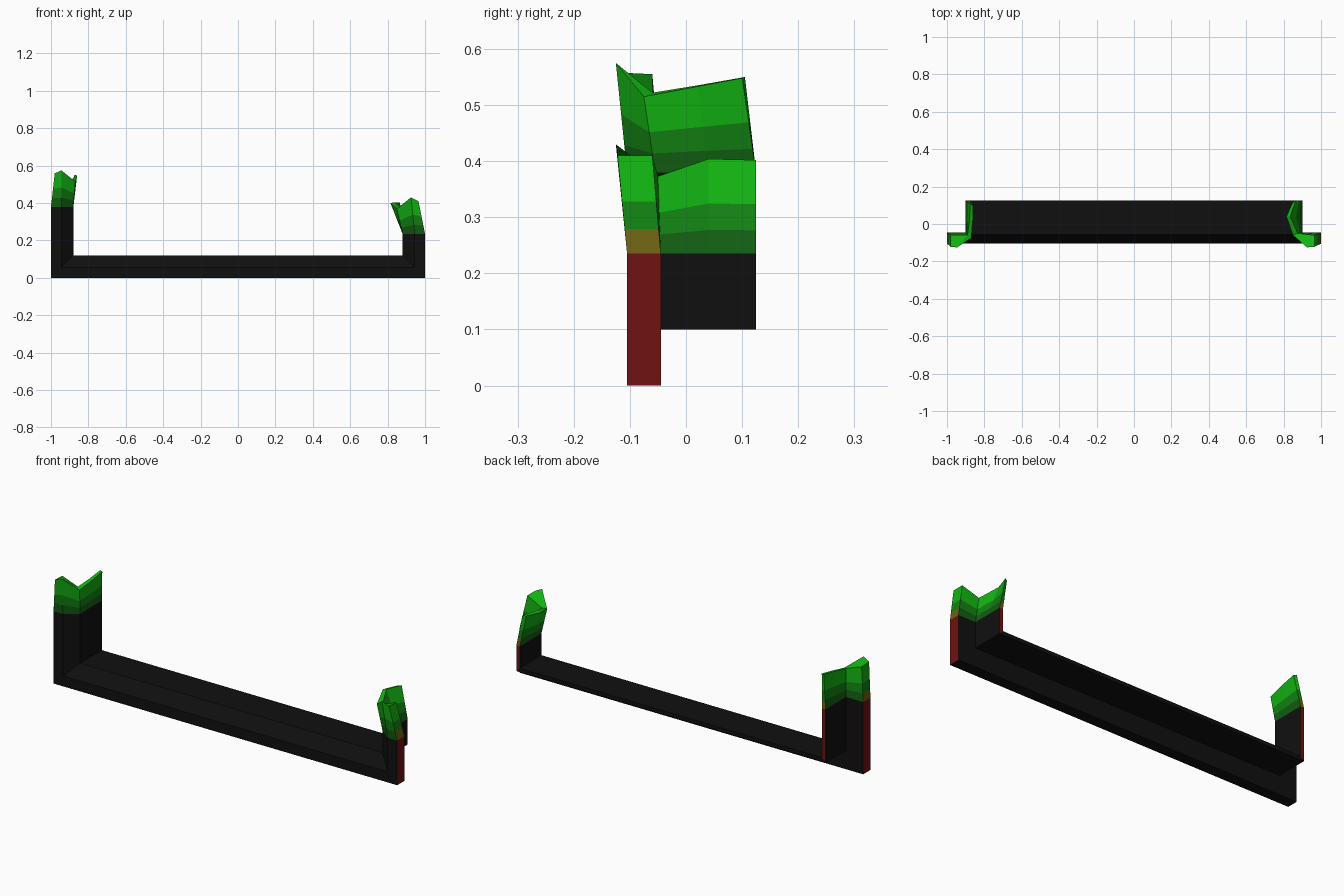
import bpy, bmesh
from mathutils import Vector

if "Cube" in bpy.data.objects:
    bpy.data.objects.remove(bpy.data.objects["Cube"])


def material(name, rgb):
    m = bpy.data.materials.new(name)
    m.use_nodes = True
    m.diffuse_color = (*rgb, 1)
    bsdf = m.node_tree.nodes["Principled BSDF"]
    bsdf.inputs["Base Color"].default_value = (*rgb, 1)
    bsdf.inputs["Roughness"].default_value = 0.8
    return m


MATS = [
    material("black", (0.005, 0.005, 0.005)),
    material("red", (0.16, 0.006, 0.006)),
    material("olive", (0.15, 0.12, 0.006)),
    material("dark green", (0.006, 0.11, 0.006)),
    material("mid green", (0.006, 0.22, 0.006)),
    material("bright green", (0.006, 0.45, 0.006)),
]
BLACK, RED, OLIVE, DARK, MID, BRIGHT = range(6)

# Angle-bar section: (distance in from the outer edge, y)
SECTION = [(0, -0.105), (0.055, -0.105), (0.12, -0.055), (0.12, 0.04), (0.12, 0.125),
           (0.10, 0.125), (0.10, 0.04), (0.10, -0.045), (0, -0.045)]
CAP = [(0, 1, 7, 8), (1, 2, 7), (2, 3, 6, 7), (3, 4, 5, 6)]
EDGES = (4, 8)  # the two narrow edge faces of the bar


def loft(name, rings, bands):
    """Skin section rings; each band gives (face colour, edge colour)."""
    bm = bmesh.new()
    rows = [[bm.verts.new(p) for p in ring] for ring in rings]
    n = len(SECTION)
    for (lo, hi), (face_col, edge_col) in zip(zip(rows, rows[1:]), bands):
        for i in range(n):
            j = (i + 1) % n
            f = bm.faces.new((lo[i], lo[j], hi[j], hi[i]))
            f.material_index = edge_col if i in EDGES else face_col
    for row, band in ((rows[0], bands[0]), (rows[-1], bands[-1])):
        for ids in CAP:
            bm.faces.new([row[i] for i in ids]).material_index = band[0]
    bmesh.ops.recalc_face_normals(bm, faces=bm.faces)
    mesh = bpy.data.meshes.new(name)
    bm.to_mesh(mesh)
    bm.free()
    for m in MATS:
        mesh.materials.append(m)
    bpy.context.collection.objects.link(bpy.data.objects.new(name, mesh))


def ring(side, z=None):
    """Section at one end of the bar; mitred at the corner when z is None."""
    return [Vector((side * (1 - d), y, d if z is None else z)) for d, y in SECTION]


# Long bottom bar
loft("bottom_bar", [ring(-1), ring(1)], [(BLACK, BLACK)])

# Uneven top ends of the posts: (|x|, y, z) for each section point
TALL_END = [(0.98, -0.122, 0.558), (0.945, -0.125, 0.575), (0.87, -0.075, 0.515),
            (0.862, 0.02, 0.533), (0.86, 0.10, 0.548), (0.875, 0.105, 0.55),
            (0.88, 0.02, 0.535), (0.89, -0.06, 0.522), (0.98, -0.06, 0.555)]
SHORT_END = [(0.965, -0.122, 0.41), (0.925, -0.125, 0.43), (0.85, -0.06, 0.37),
             (0.815, 0.04, 0.40), (0.848, 0.115, 0.40), (0.865, 0.125, 0.402),
             (0.835, 0.04, 0.404), (0.875, -0.05, 0.373), (0.965, -0.06, 0.41)]

# Upright posts with bent, banded tips
for side, label, z, end in ((-1, "right", 0.38, TALL_END), (1, "left", 0.235, SHORT_END)):
    loft(label + "_post", [ring(side), ring(side, z)], [(BLACK, RED)])
    start = ring(side, z)
    stop = [Vector((side * x, y, h)) for x, y, h in end]
    rings = [[a.lerp(b, t) for a, b in zip(start, stop)] for t in (0, 0.25, 0.53, 1)]
    loft(label + "_tip", rings, [(DARK, OLIVE), (MID, MID), (BRIGHT, BRIGHT)])
